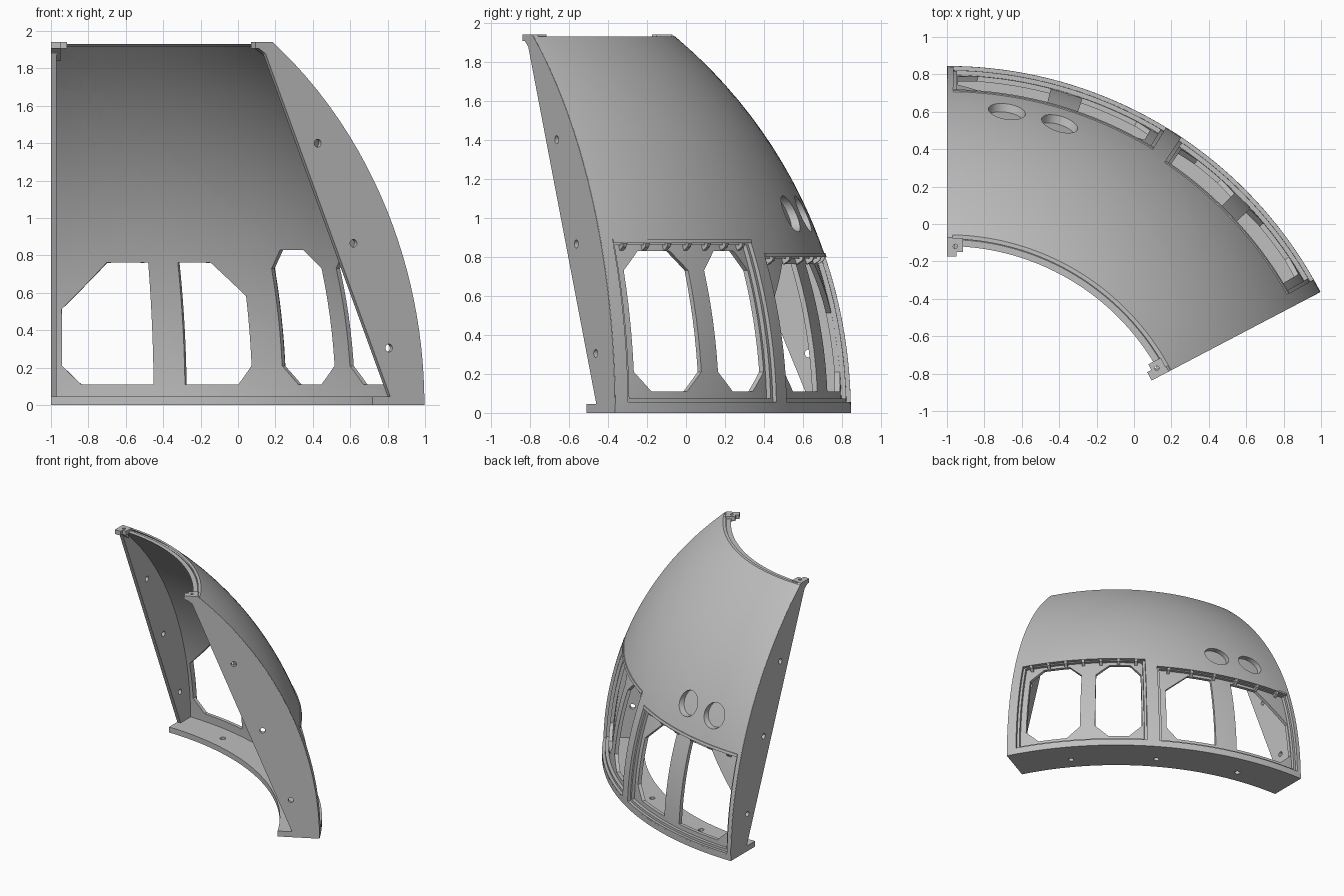
import bpy, bmesh, math
from mathutils import Vector

if "Cube" in bpy.data.objects:
    bpy.data.objects.remove(bpy.data.objects["Cube"])

CX, CY = -1.0, -1.41            # dome axis
SPAN = math.radians(62.35)      # angular width of the segment
K = 2.2                         # arc length per radian in the unrolled layout
U = K * SPAN
TOP, WALL = 1.93, 0.075

grey = bpy.data.materials.new("light_grey")
grey.diffuse_color = (0.52, 0.52, 0.52, 1)
grey.use_nodes = True
grey.node_tree.nodes["Principled BSDF"].inputs["Base Color"].default_value = grey.diffuse_color


def profile(z):
    return -0.26 + math.sqrt(2.515 ** 2 - z * z)


def arc(deg):
    return K * math.radians(deg)


def polar(r, th, z):
    return Vector((CX + r * math.sin(th), CY + r * math.cos(th), z))


def prism(name, pts, t0, t1, order=(0, 1, 2)):
    """Extrude a polygon; order says which axes its two coordinates and depth use."""
    bm = bmesh.new()
    rings = []
    for t in (t0, t1):
        ring = []
        for p, q in pts:
            co = [0, 0, 0]
            for axis, val in zip(order, (p, q, t)):
                co[axis] = val
            ring.append(bm.verts.new(co))
        rings.append(ring)
    bm.faces.new(rings[0])
    bm.faces.new(rings[1])
    n = len(pts)
    for i in range(n):
        j = (i + 1) % n
        bm.faces.new((rings[0][i], rings[0][j], rings[1][j], rings[1][i]))
    bmesh.ops.recalc_face_normals(bm, faces=bm.faces)
    me = bpy.data.meshes.new(name)
    bm.to_mesh(me)
    bm.free()
    ob = bpy.data.objects.new(name, me)
    bpy.context.collection.objects.link(ob)
    return ob


def rect(a0, a1, b0, b1):
    return [(a0, b0), (a1, b0), (a1, b1), (a0, b1)]


def ellipse(ca, cb, ra, rb, n=32):
    return [(ca + ra * math.cos(i * math.tau / n), cb + rb * math.sin(i * math.tau / n))
            for i in range(n)]


def cut(ob, cutters):
    for c in cutters:
        c.hide_render = True
        m = ob.modifiers.new("cut", 'BOOLEAN')
        m.operation, m.solver, m.object = 'DIFFERENCE', 'EXACT', c
    dg = bpy.context.evaluated_depsgraph_get()
    dg.update()
    me = bpy.data.meshes.new_from_object(ob.evaluated_get(dg))
    ob.modifiers.clear()
    ob.data = me
    for c in cutters:
        bpy.data.objects.remove(c, do_unlink=True)


def warp(ob, fn, du=0, dv=0):
    """Slice the flat part finely, then bend it into place."""
    bm = bmesh.new()
    bm.from_mesh(ob.data)
    bmesh.ops.triangulate(bm, faces=bm.faces)
    for axis, step in ((0, du), (1, dv)):
        if not step:
            continue
        vals = [v.co[axis] for v in bm.verts]
        k = math.floor(min(vals) / step) + 1
        while k * step < max(vals) - 1e-4:
            no = Vector((axis == 0, axis == 1, 0))
            bmesh.ops.bisect_plane(bm, geom=bm.verts[:] + bm.edges[:] + bm.faces[:],
                                   dist=1e-5, plane_co=no * (k * step), plane_no=no)
            k += 1
    for v in bm.verts:
        v.co = fn(*v.co)
    bmesh.ops.recalc_face_normals(bm, faces=bm.faces)
    bm.to_mesh(ob.data)
    bm.free()
    ob.data.materials.clear()
    ob.data.materials.append(grey)
    for p in ob.data.polygons:
        p.material_index = 0
    bpy.ops.object.select_all(action='DESELECT')
    ob.select_set(True)
    bpy.context.view_layer.objects.active = ob
    bpy.ops.object.shade_smooth_by_angle(angle=math.radians(30))


def on_dome(u, v, w):
    return polar(profile(v) - w, u / K, v)


def on_base(u, v, w):
    return polar(2.255 - w, u / K, v)


# curved shell with stepped panel recesses
shell = prism("dome_shell", rect(0.002, U - 0.002, 0.04, TOP), 0, WALL)
panels = [(0.9, 31.3, 0.82, 6), (33.8, 60.4, 0.89, 7)]
cutters = []
for a, b, top, _ in panels:
    cutters.append(prism("c", rect(arc(a), arc(b), 0.055, top - 0.015), -0.1, 0.022))
    cutters.append(prism("c", rect(arc(a + .5), arc(b - .5), 0.075, top - 0.03), -0.1, 0.047))

# windows: left, right, bottom, top, then chamfers (width deg, height) bl, br, tr, tl
windows = [
    (1.55, 14.6, 0.11, 0.763, (2.7, .1), None, None, (6.8, .25)),
    (19.2, 29.6, 0.11, 0.763, None, (2.2, .1), (5.2, .18), None),
    (34.7, 44.3, 0.11, 0.83, (2.7, .1), (2.7, .1), (2.9, .1), (2.2, .1)),
    (47.4, 58.7, 0.11, 0.83, (2.7, .1), (2.7, .1), (2.9, .1), (2.7, .1)),
]
for a, b, z0, z1, *ch in windows:
    pts = []
    corners = [(a, z0, 1, 1), (b, z0, -1, 1), (b, z1, -1, -1), (a, z1, 1, -1)]
    for i, ((x, z, sx, sz), c) in enumerate(zip(corners, ch)):
        if not c:
            pts.append((arc(x), z))
            continue
        pair = [(arc(x), z + sz * c[1]), (arc(x + sx * c[0]), z)]
        pts += pair if i % 2 == 0 else pair[::-1]
    cutters.append(prism("c", pts, 0.03, 0.2))

# blind round recesses and the groove in the top rim
for deg in (9.05, 17.2):
    cutters.append(prism("c", ellipse(arc(deg), 1.02, 0.108, 0.092), -0.1, 0.045))
cutters.append(prism("c", rect(0.07, U - 0.07, TOP - 0.025, TOP + 0.1), 0.022, 0.04))
cutters.append(prism("c", rect(0.07, U - 0.07, TOP - 0.012, TOP + 0.1), 0.04, 0.2))
cut(shell, cutters)
warp(shell, on_dome, 0.06, 0.08)

# ledge and hanging teeth over each panel
for n, (a, b, top, count) in enumerate(panels):
    ledge = prism(f"panel_ledge_{n}", rect(arc(a), arc(b), top - 0.02, top), -0.006, 0.03)
    warp(ledge, on_dome, 0.06)
    for i in range(count):
        u = arc(a + (b - a) * (i + 0.5) / count)
        tooth = prism(f"tooth_{n}_{i}", [(top - .018, -.004), (top - .018, .05), (top - .06, .05),
                                         (top - .04, .012)], u - 0.012, u + 0.012, (1, 2, 0))
        warp(tooth, on_dome)

# base ring with bolt holes
base = prism("base_ring", rect(0, U, 0, 0.315), 0, 0.045, (0, 2, 1))
cut(base, [prism("c", ellipse(U * f, 0.2, 0.022, 0.022, 20), -0.1, 0.1, (0, 2, 1))
           for f in (0.2, 0.5, 0.8)])
warp(base, on_base, 0.06)


# side flanges and top brackets, mirrored at both ends
def side(right):
    th = SPAN if right else 0
    sgn = -1 if right else 1

    def place(s, r, z):
        p = polar(r, th, z)
        return p + Vector((math.cos(th), -math.sin(th), 0)) * s * sgn
    return place


for label, right in (("left", False), ("right", True)):
    place = side(right)
    outer = [(profile(z) - 0.002, z) for z in [0.04 + (1.94 - 0.04) * i / 28 for i in range(29)]]
    flange = prism(f"{label}_flange", [(1.27, 1.94), (2.05, 0.04)] + outer, 0, 0.03, (1, 2, 0))
    cut(flange, [prism("c", ellipse(r, z, 0.021, 0.021, 20), -0.1, 0.1, (1, 2, 0))
                 for r, z in ((1.61, 1.4), (1.826, 0.865), (2.04, 0.305))])
    warp(flange, place)
    bracket = prism(f"{label}_top_bracket", [(0, 1.235), (0.05, 1.235), (0.05, 1.26), (0.085, 1.26),
                                             (0.085, 1.335), (0, 1.335)], 1.905, 1.94)
    cut(bracket, [prism("c", ellipse(0.045, 1.29, 0.012, 0.012, 16), 1.8, 2.0)])
    warp(bracket, place)
    gusset = prism(f"{label}_gusset", [(1.25, 1.91), (1.33, 1.91), (1.35, 1.84)], 0.0, 0.05, (1, 2, 0))
    warp(gusset, place)
